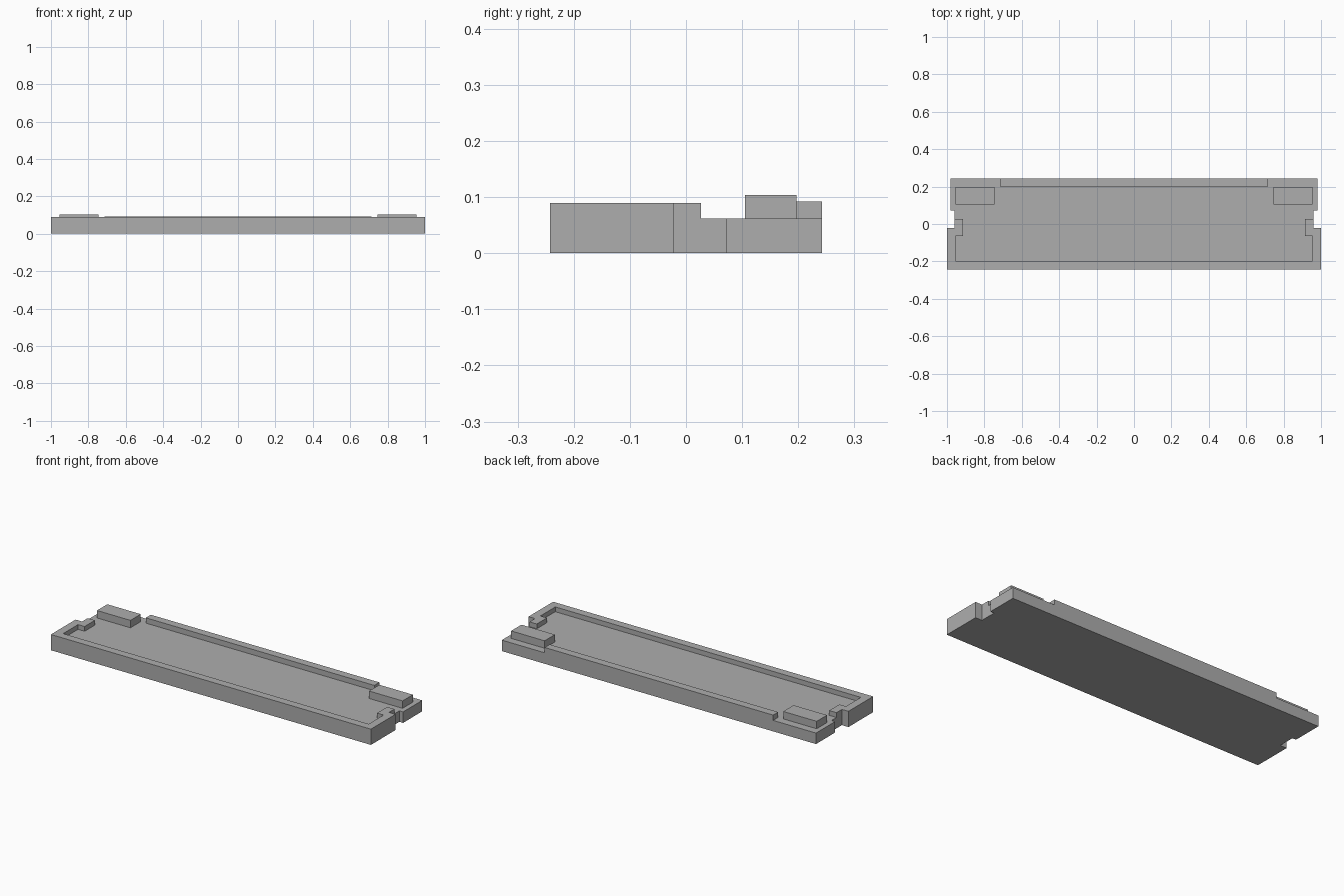
import bpy
import bmesh

cube = bpy.data.objects.get("Cube")
if cube:
    bpy.data.objects.remove(cube, do_unlink=True)

GREY = (0.42, 0.42, 0.42, 1.0)
grey = bpy.data.materials.new("plain_grey")
grey.use_nodes = True
grey.diffuse_color = GREY
grey.node_tree.nodes["Principled BSDF"].inputs["Base Color"].default_value = GREY

# Shared levels and edges
FLOOR, RIM, LIP, PAD = 0.062, 0.089, 0.092, 0.104
DEPTH, INNER_Y = 0.242, 0.197
SIDE, BACK_SIDE, WAIST, INNER_X = 1.0, 0.982, 0.959, 0.955
STEP = -0.022


def prism(name, outline, bottom, top):
    """Extrude a flat outline between two heights."""
    bm = bmesh.new()
    face = bm.faces.new([bm.verts.new((x, y, bottom)) for x, y in outline])
    grown = bmesh.ops.extrude_face_region(bm, geom=[face])["geom"]
    verts = [v for v in grown if isinstance(v, bmesh.types.BMVert)]
    bmesh.ops.translate(bm, verts=verts, vec=(0, 0, top - bottom))
    bmesh.ops.recalc_face_normals(bm, faces=bm.faces)
    mesh = bpy.data.meshes.new(name)
    bm.to_mesh(mesh)
    bm.free()
    mesh.materials.append(grey)
    obj = bpy.data.objects.new(name, mesh)
    bpy.context.collection.objects.link(obj)
    return obj


def mirrored(half):
    """Close a right-hand half outline with its mirror image."""
    return half + [(-x, y) for x, y in reversed(half)]


def box(x0, x1, y0, y1):
    return [(x0, y0), (x1, y0), (x1, y1), (x0, y1)]


# Base plate with a notch in each end
prism("base_plate", mirrored([
    (SIDE, -DEPTH), (SIDE, STEP), (WAIST, STEP), (WAIST, 0.071),
    (BACK_SIDE, 0.071), (BACK_SIDE, DEPTH)]), 0, FLOOR)

# Raised rim around the front, ending in a hooked tab at each side
prism("front_rim", mirrored([
    (SIDE, -DEPTH), (SIDE, STEP), (WAIST, STEP), (WAIST, 0.027),
    (0.914, 0.027), (0.914, -0.064), (INNER_X, -0.064),
    (INNER_X, -INNER_Y)]), FLOOR, RIM)

# Low lip along the back edge
prism("back_lip", box(-0.714, 0.714, INNER_Y, DEPTH), FLOOR, LIP)

# Raised pads at the back corners
for side, sign in (("left", 1), ("right", -1)):
    prism(side + "_pad", box(sign * 0.746, sign * INNER_X, 0.105, INNER_Y), FLOOR, PAD)
